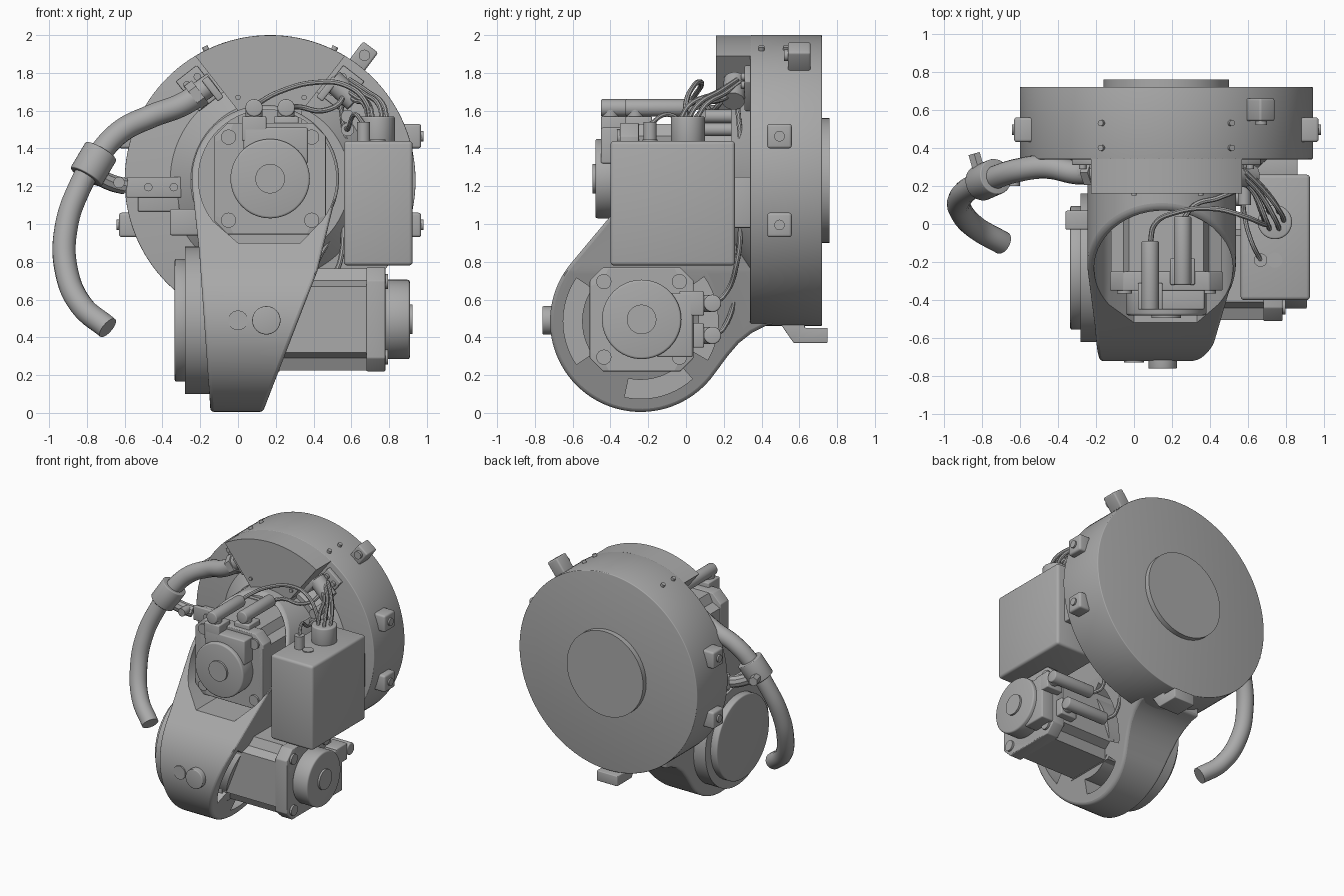
import bpy, bmesh
from math import sin, cos, pi, radians
from mathutils import Vector, Matrix

old = bpy.data.objects.get("Cube")
if old:
    bpy.data.objects.remove(old, do_unlink=True)

grey = bpy.data.materials.new("machine_grey")
grey.use_nodes = True
tone = (0.4, 0.4, 0.4, 1)
grey.diffuse_color = tone
grey.node_tree.nodes["Principled BSDF"].inputs["Base Color"].default_value = tone


def activate(ob):
    bpy.ops.object.select_all(action='DESELECT')
    ob.select_set(True)
    bpy.context.view_layer.objects.active = ob


def smooth(ob):
    activate(ob)
    bpy.ops.object.shade_smooth_by_angle(angle=radians(32))


def modify(ob, kind, **settings):
    m = ob.modifiers.new(kind.lower(), kind)
    for key, value in settings.items():
        setattr(m, key, value)
    activate(ob)
    bpy.ops.object.modifier_apply(modifier=m.name)


def finish(name, bm, matrix=None, bevel=0):
    if matrix:
        bm.transform(matrix)
    bmesh.ops.recalc_face_normals(bm, faces=bm.faces)
    me = bpy.data.meshes.new(name)
    bm.to_mesh(me)
    bm.free()
    me.materials.append(grey)
    ob = bpy.data.objects.new(name, me)
    bpy.context.collection.objects.link(ob)
    if bevel:
        modify(ob, 'BEVEL', width=bevel, segments=3, limit_method='ANGLE', angle_limit=radians(40))
    smooth(ob)
    return ob


def box(name, lo, hi, bevel=0, matrix=None):
    bm = bmesh.new()
    bmesh.ops.create_cube(bm, size=1)
    for v in bm.verts:
        v.co = [(a + b) / 2 + c * (b - a) for a, b, c in zip(lo, hi, v.co)]
    return finish(name, bm, matrix, bevel)


def cyl(name, p, q, r, r2=None, matrix=None, bevel=0, n=48):
    p, q = Vector(p), Vector(q)
    bm = bmesh.new()
    bmesh.ops.create_cone(bm, cap_ends=True, segments=n, radius1=r,
                          radius2=r if r2 is None else r2, depth=(q - p).length)
    place = Matrix.Translation((p + q) / 2) @ (q - p).to_track_quat('Z', 'Y').to_matrix().to_4x4()
    return finish(name, bm, matrix @ place if matrix else place, bevel)


def prism(name, pts, axis, lo, hi, matrix=None, bevel=0):
    spot = {'x': lambda u, v, t: (t, u, v), 'y': lambda u, v, t: (u, t, v),
            'z': lambda u, v, t: (u, v, t)}[axis]
    bm = bmesh.new()
    face = bm.faces.new([bm.verts.new(spot(u, v, lo)) for u, v in pts])
    ext = bmesh.ops.extrude_face_region(bm, geom=[face])
    shift = Vector(spot(0, 0, hi - lo))
    bmesh.ops.translate(bm, vec=shift, verts=[g for g in ext["geom"] if isinstance(g, bmesh.types.BMVert)])
    return finish(name, bm, matrix, bevel)


def arc(cx, cz, r, start, end, n=24):
    angles = [radians(start + (end - start) * i / n) for i in range(n + 1)]
    return [(cx + r * cos(a), cz + r * sin(a)) for a in angles]


def combine(ob, other, op):
    modify(ob, 'BOOLEAN', operation=op, object=other, solver='EXACT')
    bpy.data.objects.remove(other, do_unlink=True)
    smooth(ob)


def tube(name, pts, r, res=4):
    cu = bpy.data.curves.new(name, 'CURVE')
    cu.dimensions, cu.bevel_depth, cu.bevel_resolution, cu.use_fill_caps = '3D', r, res, True
    sp = cu.splines.new('BEZIER')
    sp.bezier_points.add(len(pts) - 1)
    for bp, co in zip(sp.bezier_points, pts):
        bp.co = co
        bp.handle_left_type = bp.handle_right_type = 'AUTO'
    ob = bpy.data.objects.new(name, cu)
    bpy.context.collection.objects.link(ob)
    cu.materials.append(grey)
    activate(ob)
    bpy.ops.object.convert(target='MESH')
    smooth(bpy.context.object)


# Drum with rear hub and raised upper sector
CX, CZ = 0.17, 1.23
cyl("drum", (CX, 0.34, CZ), (CX, 0.72, CZ), 0.77, n=128, bevel=0.006)
cyl("rear_hub", (CX, 0.7, CZ), (CX, 0.76, CZ), 0.33, n=96)
cyl("drum_fillet", (CX, 0.35, CZ), (CX, 0.24, CZ), 0.54, 0.42, n=96)
prism("upper_sector", arc(CX, CZ, 0.769, 59, 121, 32) + [(0, 1.6), (0, 1.4), (0.34, 1.4), (0.34, 1.6)],
      'y', 0.16, 0.6)


# Parts placed around the drum rim: local x points outward, y along the drum
def rim(deg):
    return Matrix.Translation((CX, 0, CZ)) @ Matrix.Rotation(-radians(deg), 4, 'Y')


for side in (1, -1):
    for dz in (0.235, -0.235):
        x, z = CX + side * 0.8, CZ + dz
        xs = sorted((x, CX + side * 0.68))
        lug = box("rim_lug", (xs[0], 0.43, z - 0.065), (xs[1], 0.56, z + 0.065), 0.015)
        cyl("lug_bolt", (x, 0.495, z), (x + side * 0.012, 0.495, z), 0.028, n=20)
for deg in (116, 64):
    for y in (0.4, 0.53):
        cyl("rim_screw", (0.75, y, 0), (0.79, y, 0), 0.016, matrix=rim(deg), n=16)
box("rim_bracket", (0.74, 0.54, -0.05), (0.885, 0.66, 0.05), 0.012, rim(53))
cyl("bracket_bolt", (0.83, 0.52, 0), (0.83, 0.55, 0), 0.03, matrix=rim(53), n=20)

# Clamp plates and glands either side of the sector
for deg in (52, 128):
    s = 1 if deg < 90 else -1
    box("gland_plate", (0.52, 0.31, -0.07), (0.72, 0.345, 0.07), 0.006, rim(deg))
    for r in (0.57, 0.67):
        for w in (-0.035, 0.035):
            cyl("plate_screw", (r, 0.29, w), (r, 0.32, w), 0.02, matrix=rim(deg), n=16)
    box("gland_block", (0.5, 0.2, -0.02 + s * 0.06), (0.64, 0.33, 0.02 + s * 0.06), 0.008, rim(deg))
for x in (0, 0.35):
    cyl("sector_screw", (x, 0.15, 1.67), (x, 0.17, 1.67), 0.014, n=16)

# Gear housing: front outline crossed with side outline
front = arc(0.145, 1.24, 0.39, -24, 186, 40) + [(-0.205, 0.85), (-0.145, 0), (0.13, 0), (0.42, 0.75)]
side = arc(-0.24, 0.485, 0.48, 140, 325, 48) + [
    (0.22, 0.3), (0.28, 0.37), (0.35, 0.425), (0.43, 0.465), (0.52, 0.48), (0.52, 1.64), (0.1, 1.64)]
housing = prism("gear_housing", front, 'y', -0.9, 0.5)
combine(housing, prism("side_cutter", side, 'x', -0.6, 0.9), 'INTERSECT')
modify(housing, 'BEVEL', width=0.018, segments=3, limit_method='ANGLE', angle_limit=radians(50))

# Recesses for the two motors and the lightening pockets
combine(housing, prism("recess_cutter", arc(0.155, 1.24, 0.365, -38, 218, 40) + [(0, 0.9), (0.33, 0.9)],
                       'y', -1, 0.22), 'DIFFERENCE')
combine(housing, cyl("ring_cutter", (0.14, -0.24, 0.485), (0.9, -0.24, 0.485), 0.435, n=72), 'DIFFERENCE')


def kidney(a, b):
    return arc(-0.24, 0.485, 0.41, a, b, 12) + arc(-0.24, 0.485, 0.31, b, a, 12)


for a, b in ((146, 214), (258, 312), (330, 395)):
    combine(housing, prism("pocket_cutter", kidney(a, b), 'x', 0.02, 0.5), 'DIFFERENCE')
cyl("side_plug", (0.1, -0.415, 0.15), (0.155, -0.415, 0.15), 0.05, n=32)
cyl("front_plug", (0.15, -0.65, 0.49), (0.15, -0.76, 0.49), 0.075, bevel=0.006)
cyl("small_front_plug", (0, -0.65, 0.49), (0, -0.727, 0.49), 0.052)
cyl("side_flange", (-0.1, -0.23, 0.49), (-0.28, -0.23, 0.49), 0.39, n=72)
cyl("side_cover", (-0.27, -0.23, 0.49), (-0.335, -0.23, 0.49), 0.325, n=72, bevel=0.01)
box("side_boss", (-0.36, -0.03, 0.94), (-0.2, 0.07, 1.08), 0.01)
prism("rear_stop", [(0.48, 0.5), (0.57, 0.37), (0.75, 0.37), (0.75, 0.45), (0.63, 0.45), (0.62, 0.52)],
      'x', 0.07, 0.25, bevel=0.006)


# Servo motor: local x sideways, y towards connectors, z outward
def octagon(h, c):
    return [(h, c - h), (h, h - c), (h - c, h), (c - h, h), (-h, h - c), (-h, c - h), (c - h, -h), (h - c, -h)]


def notched(h, n):
    quarter = [(h, -n), (h, n), (n + 0.03, n + 0.03)]
    return [(x * cos(k * pi / 2) - y * sin(k * pi / 2), x * sin(k * pi / 2) + y * cos(k * pi / 2))
            for k in range(4) for x, y in quarter]


def motor(label, origin, s, u, a, length, half):
    m = Matrix((s, u, a)).transposed().to_4x4()
    m.translation = origin
    prism(label + "_body", notched(half - 0.005, half - 0.1), 'z', 0, length, m)
    prism(label + "_end_plate", octagon(half, 0.07), 'z', length - 0.1, length, m, 0.006)
    prism(label + "_mount_plate", octagon(half, 0.07), 'z', 0, 0.12, m)
    cyl(label + "_encoder", (0, 0, length), (0, 0, length + 0.13), 0.21, matrix=m, bevel=0.012, n=64)
    cyl(label + "_cap", (0, 0, length), (0, 0, length + 0.145), 0.078, matrix=m)
    box(label + "_terminal", (-0.14, 0.08, length - 0.02), (0.2, 0.27, length + 0.1), 0.01, m)
    for x in (-1, 1):
        for y in (-1, 1):
            b = half - 0.075
            cyl(label + "_bolt", (x * b, y * b, length), (x * b, y * b, length + 0.015), 0.04, matrix=m, n=24)
    for x, top in ((-0.085, length + 0.1), (0.085, length - 0.03)):
        box(label + "_socket", (x - 0.065, 0.2, top - 0.14), (x + 0.065, 0.33, top), 0.008, m)
        cyl(label + "_elbow", (x, 0.3, top - 0.05), (x, 0.385, top - 0.05), 0.045, matrix=m, n=24)
        cyl(label + "_connector", (x, 0.375, top), (x, 0.375, top - 0.36), 0.046, matrix=m, bevel=0.008, n=24)


motor("upper_motor", (0.17, 0.25, 1.24), (1, 0, 0), (0, 0, 1), (0, -1, 0), 0.6, 0.295)
motor("lower_motor", (0.1, -0.235, 0.495), (0, 0, -1), (0, 1, 0), (1, 0, 0), 0.68, 0.275)

# Connection box
box("connection_box", (0.56, -0.4, 0.78), (0.925, 0.26, 1.44), 0.02)
box("box_bracket", (0.6, 0.24, 0.98), (0.86, 0.36, 1.25), 0.008)
cyl("cable_entry", (0.74, 0.01, 1.43), (0.74, 0.01, 1.57), 0.09, bevel=0.01)
cyl("small_entry", (0.665, -0.19, 1.43), (0.665, -0.19, 1.54), 0.035, n=24)
cyl("box_plug", (0.74, -0.19, 1.43), (0.74, -0.19, 1.447), 0.04, n=24)

# Wires from the box and motors to the gland
for i in range(6):
    t = 2 * pi * i / 6
    dx, dy = 0.05 * cos(t), 0.05 * sin(t)
    tube("box_wire", [(0.74 + dx, 0.01 + dy, 1.55), (0.72 + dx, 0.06 + dy, 1.63),
                      (0.65 + dx * 0.6, 0.18 + dy * 0.6, 1.68 + dx * 0.5),
                      (0.56 + dx * 0.6, 0.27 + dy * 0.4, 1.74 + dx * 0.5)], 0.013, 2)
tube("long_motor_wire", [(0.085, -0.1, 1.615), (0.11, 0, 1.64), (0.22, 0.06, 1.7), (0.42, 0.08, 1.75),
                         (0.58, 0.04, 1.73), (0.68, 0, 1.64), (0.7, 0, 1.55)], 0.014, 2)
tube("short_motor_wire", [(0.255, 0.02, 1.615), (0.32, 0.1, 1.62), (0.45, 0.14, 1.6), (0.55, 0.2, 1.66),
                          (0.52, 0.27, 1.72)], 0.014, 2)
for x, z in ((0.5, 0.58), (0.38, 0.41)):
    tube("lower_motor_wire", [(x, 0.14, z), (x - 0.04, 0.2, z + 0.04), (x + 0.04, 0.27, 0.8),
                              (0.56, 0.29, 1.05), (0.57, 0.29, 1.4), (0.54, 0.27, 1.66)], 0.014, 2)
tube("loop_wire", [(0.665, -0.19, 1.53), (0.62, -0.1, 1.58), (0.58, 0.05, 1.5), (0.57, 0.2, 1.55)], 0.012, 2)
for z in (1.5, 1.57):
    cyl("wire_union", (0.58, 0.1, z), (0.58, 0.24, z), 0.035, n=20)
cyl("wire_gland", (0.62, 0.25, 1.65), (0.5, 0.26, 1.76), 0.06, n=24)

# Supply hose with fitting, clamp and support
tube("supply_hose", [(-0.2, 0.27, 1.69), (-0.3, 0.27, 1.63), (-0.46, 0.3, 1.57), (-0.62, 0.28, 1.49),
                     (-0.74, 0.24, 1.36), (-0.84, 0.2, 1.19), (-0.91, 0.14, 0.98), (-0.91, 0.07, 0.76),
                     (-0.83, -0.02, 0.57), (-0.69, -0.1, 0.45)], 0.062, 6)
cyl("hose_fitting", (-0.29, 0.27, 1.635), (-0.13, 0.27, 1.75), 0.058, n=24)
cyl("hose_collar", (-0.24, 0.27, 1.67), (-0.2, 0.27, 1.7), 0.075, n=6)
cyl("hose_clamp", (-0.725, 0.25, 1.385), (-0.805, 0.215, 1.25), 0.095, n=32, bevel=0.006)
tube("clamp_lug", [(-0.74, 0.25, 1.25), (-0.66, 0.28, 1.215), (-0.6, 0.3, 1.2)], 0.045, 3)
cyl("clamp_bolt", (-0.63, 0.2, 1.22), (-0.63, 0.3, 1.22), 0.03, n=20)
cyl("clamp_rear_bolt", (-0.82, 0.3, 1.29), (-0.84, 0.37, 1.29), 0.035, n=6)
box("clamp_support", (-0.59, 0.29, 1.14), (-0.3, 0.32, 1.25), 0.006)
box("support_base", (-0.53, 0.31, 1.065), (-0.31, 0.36, 1.25), 0.01)
for x in (-0.475, -0.34):
    cyl("support_screw", (x, 0.28, 1.195), (x, 0.3, 1.195), 0.022, n=20)
